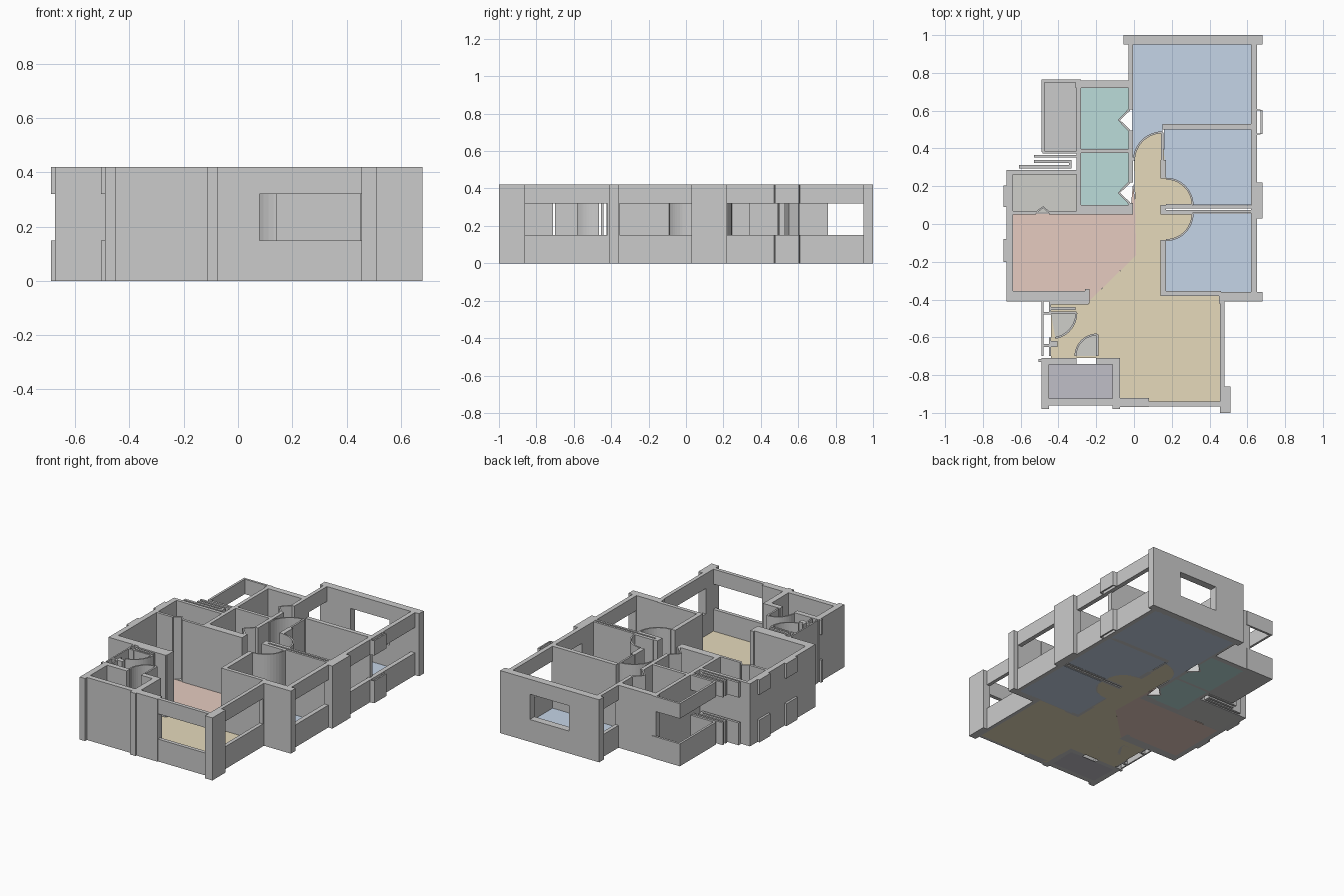
import bpy, bmesh
from math import cos, sin, radians
from mathutils import Vector

H, SILL, HEAD = 0.42, 0.15, 0.32


def make(name, bm, mat=None):
    bmesh.ops.recalc_face_normals(bm, faces=bm.faces)
    me = bpy.data.meshes.new(name)
    bm.to_mesh(me)
    bm.free()
    ob = bpy.data.objects.new(name, me)
    bpy.context.collection.objects.link(ob)
    if mat:
        me.materials.append(mat)
    return ob


def prism(bm, pts, z0, z1):
    f = bm.faces.new([bm.verts.new((x, y, z0)) for x, y in pts])
    r = bmesh.ops.extrude_face_region(bm, geom=[f])
    bmesh.ops.translate(bm, vec=(0, 0, z1 - z0),
                        verts=[v for v in r["geom"] if isinstance(v, bmesh.types.BMVert)])


def blocks(name, rects, spans=((0, H),)):
    """Rectangles (x0, x1, y0, y1) raised over each height span."""
    bm = bmesh.new()
    for x0, x1, y0, y1 in rects:
        for z0, z1 in spans:
            prism(bm, [(x0, y0), (x1, y0), (x1, y1), (x0, y1)], z0, z1)
    return make(name, bm)


def windows(name, rects):
    return blocks(name, rects, ((0, SILL), (HEAD, H)))


def strip(name, path, t=0.01, spans=((0, H),)):
    """Thin wall of thickness t following a path of points."""
    p = [Vector(q) for q in path]
    left, right = [], []
    for i, q in enumerate(p):
        d = (p[min(i + 1, len(p) - 1)] - p[max(i - 1, 0)]).normalized()
        n = Vector((-d.y, d.x)) * t / 2
        left.append(q + n)
        right.append(q - n)
    bm = bmesh.new()
    for z0, z1 in spans:
        prism(bm, left + right[::-1], z0, z1)
    return make(name, bm)


def arc(cx, cy, r, a0, a1, n=12):
    return [(cx + r * cos(radians(a0 + (a1 - a0) * i / n)),
             cy + r * sin(radians(a0 + (a1 - a0) * i / n))) for i in range(n + 1)]


def colour(name, rgb):
    m = bpy.data.materials.new(name)
    m.diffuse_color = (*rgb, 1)
    return m


def floor(name, polys, mat, top=0.004):
    bm = bmesh.new()
    for pts in polys:
        prism(bm, pts, 0, top)
    return make(name, bm, mat)


def rect(x0, x1, y0, y1):
    return [(x0, y0), (x1, y0), (x1, y1), (x0, y1)]


# Door swings: hinge, radius, start and end angle of the sweep, angle of the leaf
doors = {"bedroom_1_door": (0.15, 0.335, 0.15, 90, 180, 90),
         "bedroom_2_door": (0.17, 0.10, 0.14, 0, 90, 0),
         "bedroom_3_door": (0.17, 0.055, 0.14, 270, 360, 360),
         "entry_door": (-0.44, -0.47, 0.135, 280, 360, 360),
         "washroom_door": (-0.195, -0.70, 0.115, 90, 180, 90)}
for name, (cx, cy, r, a0, a1, al) in doors.items():
    strip(name + "_swing", arc(cx, cy, r, a0, a1))
    strip(name + "_leaf", [(cx, cy), arc(cx, cy, r, al, al, 1)[0]], 0.012)

# Folding doors of the two teal rooms
for i, y in enumerate((0.55, 0.165)):
    strip(f"folding_door_{i + 1}", [(-0.025, y + 0.055), (-0.08, y), (-0.025, y - 0.055)], 0.012)

# Bedroom wing walls
blocks("bedroom_partitions", [
    (0.15, 0.63, 0.50, 0.53), (0.16, 0.63, 0.083, 0.098), (0.16, 0.63, 0.058, 0.073),
    (0.14, 0.17, 0.24, 0.34), (0.14, 0.17, 0.05, 0.10), (0.14, 0.17, -0.38, -0.085),
    (0.14, 0.46, -0.38, -0.355)])
blocks("bedroom_piers", [(0.62, 0.68, 0.03, 0.22), (0.45, 0.68, -0.41, -0.36),
                         (0.62, 0.65, -0.37, -0.355)])
blocks("back_wall", [(-0.055, 0.17, 0.95, 1.0), (0.46, 0.68, 0.95, 1.0)])
windows("back_window", [(0.17, 0.46, 0.95, 1.0)])
windows("bedroom_side_windows", [(0.62, 0.65, -0.36, 0.03), (0.62, 0.65, 0.22, 0.95),
                                 (-0.03, -0.005, 0.76, 0.95)])
strip("outdoor_unit_ledge", [(0.64, 0.605), (0.675, 0.602), (0.675, 0.478), (0.64, 0.475)], 0.01,
      ((0, SILL), (HEAD, H)))

# Wall between the hall and the teal rooms
blocks("hall_wall", [(-0.03, -0.005, 0.605, 0.76), (-0.03, -0.005, 0.22, 0.495),
                     (-0.03, -0.005, 0.05, 0.11)])
blocks("bath_walls", [(-0.31, -0.01, 0.72, 0.76), (-0.285, -0.02, 0.375, 0.397),
                      (-0.305, -0.28, 0.05, 0.76), (-0.29, -0.01, 0.05, 0.10)])

# Balcony and stepped shelves
windows("balcony_windows", [(-0.49, -0.475, 0.38, 0.765), (-0.49, -0.28, 0.75, 0.765)])
windows("stepped_ledges", [(-0.485, -0.30, 0.372, 0.387), (-0.53, -0.30, 0.352, 0.366),
                           (-0.53, -0.33, 0.322, 0.338), (-0.61, -0.33, 0.295, 0.312),
                           (-0.345, -0.33, 0.295, 0.338)])

# Kitchen walls
blocks("kitchen_walls", [(-0.675, -0.64, -0.40, 0.285), (-0.675, -0.25, -0.41, -0.355),
                         (-0.675, -0.30, 0.262, 0.285), (-0.64, -0.52, 0.05, 0.068),
                         (-0.45, -0.28, 0.05, 0.068), (-0.26, -0.235, -0.42, -0.345)])
strip("kitchen_folding_door", [(-0.52, 0.06), (-0.48, 0.09), (-0.45, 0.06)], 0.01)
windows("kitchen_side_ledges", [(-0.69, -0.67, 0.09, 0.205), (-0.69, -0.67, -0.20, -0.08)])

# Entrance with its hollow wall cavities
windows("entry_side_window", [(-0.49, -0.48, -0.47, -0.41), (-0.45, -0.44, -0.47, -0.41),
                              (-0.505, -0.48, -0.73, -0.715)])
blocks("entry_frames", [(-0.49, -0.44, -0.478, -0.465), (-0.49, -0.44, -0.65, -0.635),
                        (-0.49, -0.48, -0.70, -0.47), (-0.45, -0.44, -0.70, -0.60),
                        (-0.44, -0.31, -0.455, -0.44), (-0.44, -0.24, -0.425, -0.41),
                        (-0.44, -0.405, -0.65, -0.62)])

# Washroom walls, doorway in the top side
blocks("washroom_walls", [
    (-0.49, -0.45, -0.98, -0.71), (-0.115, -0.075, -0.98, -0.71), (-0.46, -0.10, -0.96, -0.925),
    (-0.49, -0.305, -0.745, -0.71), (-0.20, -0.075, -0.745, -0.71)])

# Living room outer walls
blocks("living_walls", [(-0.08, 0.08, -0.97, -0.92), (0.455, 0.51, -1.0, -0.86),
                        (0.45, 0.48, -0.42, -0.36)])
windows("living_windows", [(0.08, 0.46, -0.965, -0.94), (0.455, 0.48, -0.87, -0.41)])

# Coloured floors
beige = colour("beige_floor", (0.79, 0.70, 0.50))
blue = colour("blue_floor", (0.56, 0.66, 0.80))
salmon = colour("salmon_floor", (0.79, 0.60, 0.53))
teal = colour("teal_floor", (0.50, 0.72, 0.70))
grey = colour("grey_floor", (0.54, 0.54, 0.54))
pale = colour("pale_floor", (0.62, 0.62, 0.59))
mauve = colour("mauve_floor", (0.53, 0.52, 0.57))

swing1 = arc(0.15, 0.335, 0.15, 180, 90)
swing2 = arc(0.17, 0.10, 0.14, 90, 0)
swing3 = arc(0.17, 0.055, 0.14, 360, 270)
floor("hall_and_living_floor", [
    [(0, 0.335)] + swing1[1:] + swing2 + [(0.17, 0.10), (0.17, 0.055)] + swing3 +
    [(0.15, -0.085), (0.15, -0.37), (0.455, -0.37), (0.455, -0.945), (-0.08, -0.945),
     (-0.08, -0.71), (-0.44, -0.71), (-0.44, -0.42), (-0.25, -0.42), (0.012, -0.165),
     (0.012, 0.335)][:-1]], beige)
floor("bedroom_floors", [
    [(-0.01, 0.335)] + swing1 + [(0.15, 0.515), (0.625, 0.515), (0.625, 0.955), (-0.01, 0.955)],
    [(0.16, 0.515), (0.16, 0.24)] + swing2 + [(0.625, 0.10), (0.625, 0.515)],
    [(0.16, -0.365), (0.625, -0.365), (0.625, 0.055)] + swing3 + [(0.16, -0.085)]], blue)
floor("kitchen_floor", [[(-0.64, -0.36), (-0.24, -0.36), (-0.24, -0.41), (0.012, -0.165),
                         (0.012, 0.055), (-0.005, 0.22), (-0.02, 0.055), (-0.64, 0.055)]], salmon)
floor("bath_floors", [
    [(-0.285, 0.39), (-0.025, 0.39), (-0.025, 0.495), (-0.08, 0.55), (-0.025, 0.605),
     (-0.025, 0.725), (-0.285, 0.725)],
    [(-0.285, 0.095), (-0.025, 0.095), (-0.025, 0.11), (-0.08, 0.165), (-0.025, 0.22),
     (-0.025, 0.38), (-0.285, 0.38)]], teal)
floor("balcony_floor", [rect(-0.48, -0.30, 0.38, 0.755)], grey)
floor("utility_floor", [rect(-0.645, -0.30, 0.06, 0.265)], pale)
floor("washroom_floor", [rect(-0.455, -0.11, -0.93, -0.74)], mauve)
floor("door_swing_floors", [[(-0.44, -0.47)] + arc(-0.44, -0.47, 0.135, 280, 360),
                            [(-0.195, -0.70)] + arc(-0.195, -0.70, 0.115, 90, 180)], pale, 0.006)
